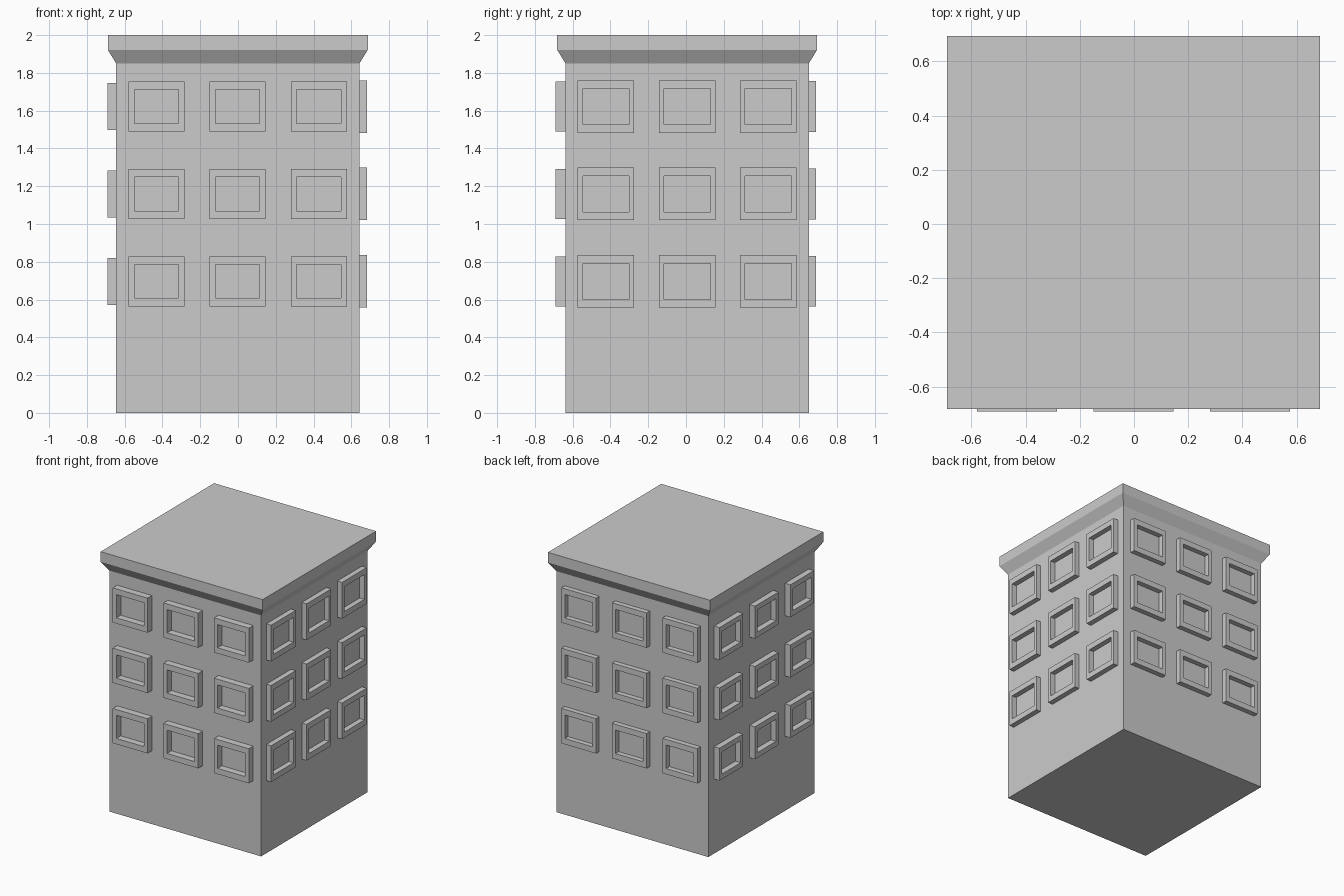
import bpy, bmesh
from math import radians
from mathutils import Matrix, Vector

if "Cube" in bpy.data.objects:
    bpy.data.objects.remove(bpy.data.objects["Cube"])

CENTRE = Vector((-0.001, 0.006, 0))


def make_object(name, bm):
    bmesh.ops.recalc_face_normals(bm, faces=bm.faces)
    mesh = bpy.data.meshes.new(name)
    bm.to_mesh(mesh)
    bm.free()
    obj = bpy.data.objects.new(name, mesh)
    bpy.context.collection.objects.link(obj)
    return obj


def square_loft(name, profile):
    """Closed solid from stacked squares given as (half width, height)."""
    bm = bmesh.new()
    rings = [[bm.verts.new(CENTRE + Vector((sx * h, sy * h, z)))
              for sx, sy in ((-1, -1), (1, -1), (1, 1), (-1, 1))]
             for h, z in profile]
    for low, high in zip(rings, rings[1:]):
        for i in range(4):
            j = (i + 1) % 4
            bm.faces.new((low[i], low[j], high[j], high[i]))
    bm.faces.new(rings[0])
    bm.faces.new(rings[-1])
    return make_object(name, bm)


def add_frame(bm, matrix, x, z, w, h, border_x, border_z, back, front):
    """Rectangular picture-frame with an open middle, facing local -y."""
    loops = []
    for dx, dz, y in ((0, 0, back), (0, 0, front),
                      (border_x, border_z, front), (border_x, border_z, back)):
        a, b = w / 2 - dx, h / 2 - dz
        loops.append([bm.verts.new(matrix @ Vector((x + sx * a, -y, z + sz * b)))
                      for sx, sz in ((-1, -1), (1, -1), (1, 1), (-1, 1))])
    for k in range(4):
        p, q = loops[k], loops[(k + 1) % 4]
        for i in range(4):
            j = (i + 1) % 4
            bm.faces.new((p[i], p[j], q[j], q[i]))


# Walls and flared flat-topped cornice
square_loft("building_walls", [(0.644, 0), (0.644, 1.85)])
square_loft("roof_cornice", [(0.644, 1.85), (0.688, 1.922), (0.688, 2.0)])

# Window frames: side, turn, frame width, height, borders, depth out, column shift
sides = [
    ("front", 0, 0.296, 0.266, 0.031, 0.044, 0.697, -0.001),
    ("right", 90, 0.299, 0.278, 0.027, 0.044, 0.684, 0.0),
    ("back", 180, 0.294, 0.268, 0.030, 0.044, 0.683, 0.0),
    ("left", 270, 0.286, 0.249, 0.030, 0.040, 0.689, 0.0),
]
for side, turn, w, h, bx, bz, out, shift in sides:
    matrix = Matrix.Translation(CENTRE) @ Matrix.Rotation(radians(turn), 4, 'Z')
    bm = bmesh.new()
    for col in (-1, 0, 1):
        for z in (0.696, 1.159, 1.622):
            add_frame(bm, matrix, col * 0.43 + shift, z, w, h, bx, bz, 0.643, out)
    make_object(side + "_window_frames", bm)
